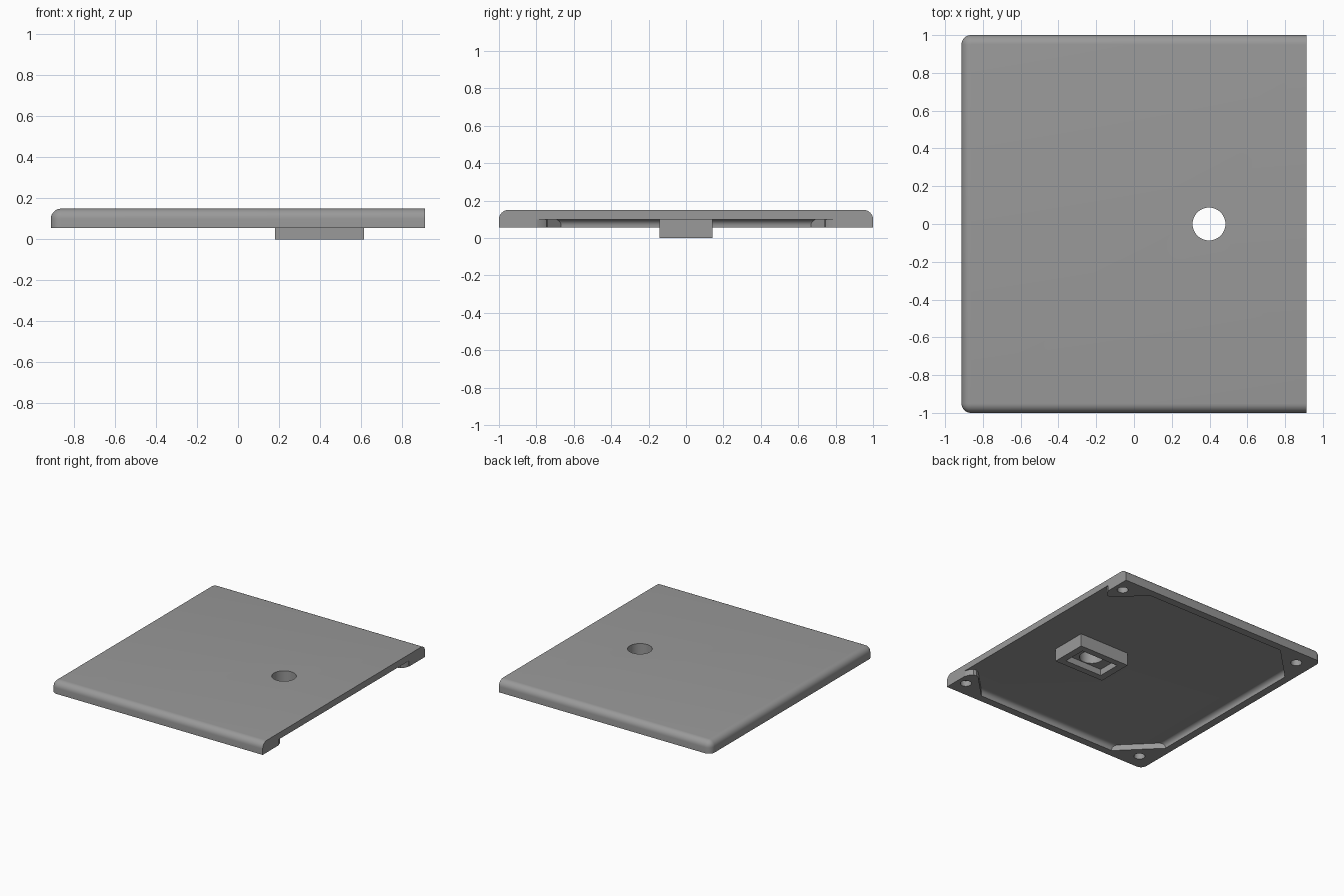
import bpy, bmesh, math

if "Cube" in bpy.data.objects:
    bpy.data.objects.remove(bpy.data.objects["Cube"])

grey = bpy.data.materials.new("grey")
grey.diffuse_color = (0.32, 0.32, 0.32, 1)
grey.use_nodes = True
grey.node_tree.nodes["Principled BSDF"].inputs["Base Color"].default_value = grey.diffuse_color


def make(name, bm):
    bmesh.ops.recalc_face_normals(bm, faces=bm.faces)
    me = bpy.data.meshes.new(name)
    bm.to_mesh(me)
    bm.free()
    me.materials.append(grey)
    ob = bpy.data.objects.new(name, me)
    bpy.context.collection.objects.link(ob)
    return ob


def prism(name, pts, z0, z1, pick=None, r=0.05):
    """Extruded outline; edges accepted by pick(midpoint) get rounded."""
    bm = bmesh.new()
    face = bm.faces.new([bm.verts.new((x, y, z0)) for x, y in pts])
    ext = bmesh.ops.extrude_face_region(bm, geom=[face])["geom"]
    for v in ext:
        if isinstance(v, bmesh.types.BMVert):
            v.co.z = z1
    bmesh.ops.recalc_face_normals(bm, faces=bm.faces)
    if pick:
        es = [e for e in bm.edges if pick((e.verts[0].co + e.verts[1].co) / 2)]
        bmesh.ops.bevel(bm, geom=es, offset=r, segments=8, profile=0.5, affect='EDGES')
    return make(name, bm)


def box(name, x0, x1, y0, y1, z0, z1, pick=None, r=0.05):
    return prism(name, [(x0, y0), (x1, y0), (x1, y1), (x0, y1)], z0, z1, pick, r)


def cylinder(name, x, y, r, z0, z1, n=32):
    a = [2 * math.pi * i / n for i in range(n)]
    return prism(name, [(x + r * math.cos(t), y + r * math.sin(t)) for t in a], z0, z1)


def boolean(ob, cutter, op='DIFFERENCE'):
    m = ob.modifiers.new(cutter.name, 'BOOLEAN')
    m.operation, m.solver, m.object = op, 'EXACT', cutter
    bpy.context.view_layer.objects.active = ob
    bpy.ops.object.modifier_apply(modifier=m.name)
    bpy.data.objects.remove(cutter)


W, B, T = 0.913, 0.055, 0.15      # half width, rim bottom, top
FLOOR = 0.10                      # underside of the thin cover

# Cover plate, rounded on three sides and square on the right
cover = box("cover_plate", -W, W, -1, 1, B, T,
            lambda c: (c.z > T - 0.01 and c.x < W - 0.01) or
                      (c.x < -W + 0.01 and abs(c.y) > 0.99), 0.05)

# Hollow underside, open on the right, with rounded floor edges
pocket = box("pocket_cutter", -W + 0.06, W + 0.2, -0.94, 0.94, B - 0.1, FLOOR,
             lambda c: c.z > FLOOR - 0.01 and c.x < W, 0.035)

# Corner bosses left standing in the pocket
left = [(-1, 0.66), (-0.86, 0.66), (-0.58, 0.94), (-0.58, 1.1), (-1, 1.1)]
right = [(1.2, 0.80), (0.91, 0.80), (0.90, 0.77), (0.88, 0.745), (0.855, 0.74),
         (0.83, 0.75), (0.64, 0.94), (0.64, 1.1), (1.2, 1.1)]
for side in (-1, 1):
    for pts in (left, right):
        boolean(pocket, prism("boss", [(x, y * side) for x, y in pts], -0.2, 0.3))
boolean(cover, pocket)

# Blind screw holes in the bosses
for x in (-0.785, 0.84):
    for y in (-0.875, 0.875):
        boolean(cover, cylinder("screw_hole", x, y, 0.04, 0, FLOOR))

# Hollow block under the round opening
block = box("socket_block", 0.18, 0.615, -0.143, 0.143, 0, FLOOR + 0.01)
boolean(cover, block, 'UNION')
boolean(cover, box("socket_recess", 0.235, 0.56, -0.092, 0.092, -0.1, 0.05))
boolean(cover, cylinder("round_opening", 0.397, 0, 0.087, -0.1, 0.3, 48))

# Smooth rounded edges, crisp corners
bpy.ops.object.select_all(action='DESELECT')
cover.select_set(True)
bpy.context.view_layer.objects.active = cover
bpy.ops.object.shade_smooth_by_angle(angle=math.radians(30))
